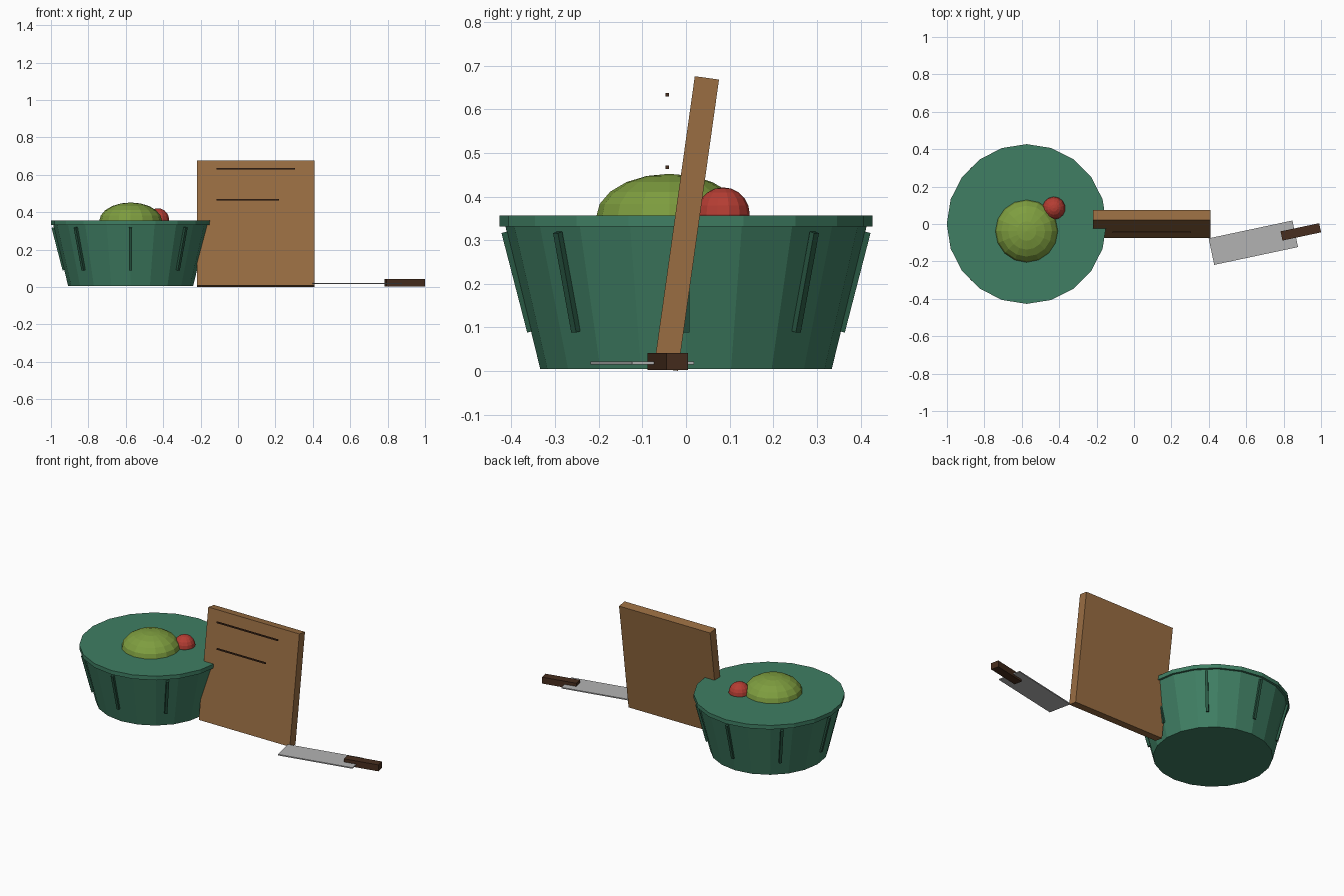
import bpy, math
from mathutils import Vector

if "Cube" in bpy.data.objects:
    bpy.data.objects.remove(bpy.data.objects["Cube"])


def material(name, rgb):
    m = bpy.data.materials.new(name)
    m.diffuse_color = (*rgb, 1)
    m.use_nodes = True
    m.node_tree.nodes["Principled BSDF"].inputs["Base Color"].default_value = m.diffuse_color
    return m


GREEN = material("green", (0.05, 0.21, 0.125))
DARK_GREEN = material("dark_green", (0.022, 0.095, 0.055))
LIME = material("lime", (0.21, 0.34, 0.05))
RED = material("red", (0.46, 0.047, 0.033))
WOOD = material("wood", (0.32, 0.155, 0.055))
DARK = material("dark_wood", (0.063, 0.027, 0.013))
STEEL = material("steel", (0.45, 0.45, 0.45))


def finish(name, mat):
    ob = bpy.context.object
    ob.name = name
    ob.data.materials.append(mat)
    return ob


def box(name, loc, size, mat, rot=(0, 0, 0)):
    bpy.ops.mesh.primitive_cube_add(size=1, location=loc, rotation=rot)
    bpy.context.object.scale = size
    return finish(name, mat)


def frustum(name, r1, r2, z1, z2, mat):
    bpy.ops.mesh.primitive_cone_add(vertices=20, radius1=r1, radius2=r2, depth=z2 - z1,
                                    location=(BX, 0, (z1 + z2) / 2))
    return finish(name, mat)


def fruit(name, loc, scale, seg, rings, mat):
    bpy.ops.mesh.primitive_uv_sphere_add(segments=seg, ring_count=rings, radius=1, location=loc)
    bpy.context.object.scale = scale
    return finish(name, mat)


# Basket: tapered body, flat rim disc and eight slanted ribs
BX = -0.574
frustum("basket_body", 0.334, 0.417, 0.005, 0.345, GREEN)
frustum("basket_rim", 0.427, 0.427, 0.331, 0.356, GREEN)
for i in range(8):
    a = i * math.pi / 4
    out = Vector((math.cos(a), math.sin(a), 0))
    low = Vector((BX, 0, 0.09)) + out * 0.357
    high = Vector((BX, 0, 0.318)) + out * 0.416
    axis = high - low
    tilt = math.atan2(0.059, 0.228)
    box(f"basket_rib_{i + 1}", (low + high) / 2, (0.014, 0.016, axis.length), DARK_GREEN, (0, tilt, a))

# Fruit resting in the basket
fruit("melon", (BX, -0.038, 0.352), (0.168, 0.168, 0.1), 16, 10, LIME)
fruit("tomato", (-0.428, 0.085, 0.36), (0.061, 0.061, 0.061), 14, 10, RED)

# Leaning cutting board with two thin dark strips in front of it
box("cutting_board", (0.095, 0.001, 0.338), (0.628, 0.056, 0.674), WOOD, (-math.radians(8), 0, 0))
box("upper_strip", (0.095, -0.043, 0.633), (0.42, 0.008, 0.008), DARK)
box("lower_strip", (0.053, -0.043, 0.467), (0.335, 0.008, 0.008), DARK)

# Cleaver lying flat
TURN = math.radians(12)
box("knife_blade", (0.638, -0.1, 0.0185), (0.458, 0.145, 0.007), STEEL, (0, 0, TURN))
box("knife_handle", (0.892, -0.042, 0.022), (0.211, 0.05, 0.04), DARK, (0, 0, TURN))
